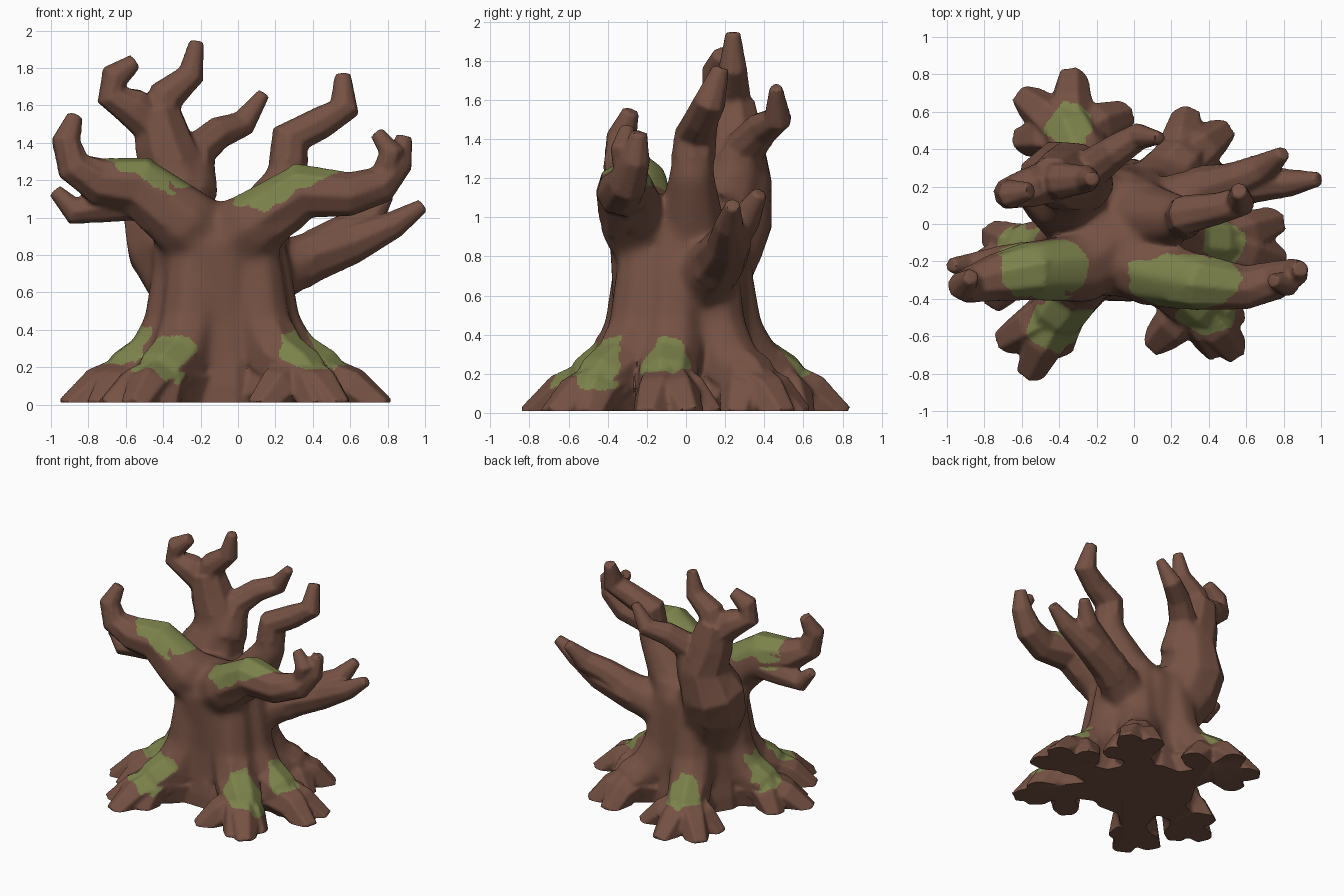
import bpy, bmesh, math
from mathutils import Vector, noise

cube = bpy.data.objects.get("Cube")
if cube:
    bpy.data.objects.remove(cube, do_unlink=True)


def material(name, colour):
    mat = bpy.data.materials.new(name)
    mat.use_nodes = True
    mat.diffuse_color = (*colour, 1)
    bsdf = next(n for n in mat.node_tree.nodes if n.type == 'BSDF_PRINCIPLED')
    bsdf.inputs["Base Color"].default_value = (*colour, 1)
    return mat


bark = material("bark_brown", (.18, .083, .057))
moss = material("moss_green", (.2, .22, .07))

bm = bmesh.new()


def limb(*points, sides=8):
    """Closed faceted tube through points given as (x, y, z, radius)."""
    centres = [Vector(p[:3]) for p in points]
    side = Vector((.3, 1, .2))
    rings = []
    for i, (centre, point) in enumerate(zip(centres, points)):
        ahead = centres[min(i + 1, len(points) - 1)]
        behind = centres[max(i - 1, 0)]
        along = (ahead - behind).normalized()
        side = (side - along * side.dot(along)).normalized()
        other = along.cross(side)
        ring = []
        for k in range(sides):
            turn = math.tau * k / sides
            offset = side * math.cos(turn) + other * math.sin(turn)
            ring.append(bm.verts.new(centre + offset * point[3]))
        rings.append(ring)
    for low, high in zip(rings, rings[1:]):
        for k in range(sides):
            n = (k + 1) % sides
            bm.faces.new((low[k], low[n], high[n], high[k]))
    bm.faces.new(rings[0][::-1])
    bm.faces.new(rings[-1])


def root(knee_x, knee_y, *toes):
    """Buttress running down the trunk to a knee, then splitting into toes."""
    heart = Vector((-.1, -.04, 0))
    knee = Vector((knee_x, knee_y, 0))

    def at(start, end, share, height, radius):
        spot = start.lerp(end, share)
        return (spot.x, spot.y, height, radius)

    limb(at(heart, knee, .4, .95, .13), at(heart, knee, .46, .65, .16),
         at(heart, knee, .52, .42, .17), at(heart, knee, .72, .24, .17),
         at(heart, knee, 1, .15, .16), at(heart, knee, 1.25, .04, .12))
    for toe in toes:
        tip = Vector((*toe, 0))
        limb(at(heart, knee, .4, .08, .2), at(heart, knee, .75, .1, .17),
             at(knee, tip, .1, .12, .15), at(knee, tip, .55, .08, .12),
             at(knee, tip, 1.04, -.04, .085), sides=6)


# Trunk
limb((-.1, -.03, -.1, .4), (-.1, -.03, .1, .39), (-.1, -.03, .25, .365),
     (-.1, -.03, .45, .35), (-.11, -.04, .7, .35), (-.12, -.05, .86, .35),
     (-.12, -.03, .98, .24), sides=12)

# Right front branch and its lower twig
limb((-.14, -.1, .84, .24), (-.3, -.24, .98, .2), (-.54, -.25, 1.17, .165),
     (-.75, -.29, 1.19, .13), (-.88, -.33, 1.27, .1), (-.92, -.33, 1.41, .08),
     (-.87, -.28, 1.54, .045))
limb((-.5, -.2, 1.1, .12), (-.72, -.21, 1.06, .095), (-.88, -.23, 1.03, .075),
     (-.98, -.22, 1.14, .04))

# Left front branch and its forked tip
limb((-.1, -.12, .82, .24), (.09, -.26, .96, .19), (.35, -.31, 1.14, .155),
     (.6, -.34, 1.12, .12), (.76, -.3, 1.17, .105), (.86, -.26, 1.29, .08),
     (.89, -.24, 1.43, .045))
limb((.78, -.29, 1.2, .08), (.82, -.32, 1.35, .07), (.74, -.3, 1.45, .04))

# Left low branch and its twig
limb((.02, .02, .6, .18), (.24, .12, .72, .16), (.4, .18, .79, .14),
     (.61, .22, .86, .115), (.84, .22, .96, .075), (.99, .24, 1.06, .04))
limb((.42, .19, .82, .12), (.56, .24, .91, .1), (.7, .3, .98, .085),
     (.8, .38, 1.12, .04))

# Left rear branch
limb((-.03, .03, .75, .24), (.14, .03, 1, .17), (.27, .03, 1.22, .12),
     (.28, .05, 1.42, .11), (.44, .08, 1.5, .09), (.57, .12, 1.58, .085),
     (.56, .18, 1.76, .045))

# Tall rear bough with three crooked twigs
limb((-.25, .08, .6, .22), (-.36, .15, .84, .25), (-.38, .21, 1, .25),
     (-.33, .25, 1.2, .2), (-.4, .24, 1.4, .165), (-.44, .23, 1.58, .13))
limb((-.44, .23, 1.48, .12), (-.57, .19, 1.59, .11), (-.68, .16, 1.65, .085),
     (-.66, .16, 1.75, .08), (-.55, .18, 1.83, .045))
limb((-.43, .23, 1.5, .12), (-.38, .23, 1.65, .1), (-.25, .24, 1.76, .075),
     (-.22, .24, 1.94, .04))
limb((-.27, .22, 1.12, .18), (-.22, .3, 1.35, .11), (-.1, .39, 1.45, .09),
     (.03, .47, 1.5, .075), (.14, .46, 1.66, .035))

# Roots
root(-.34, .48, (-.33, .78), (-.58, .67), (-.06, .58), (-.59, .45))
root(.24, .32, (.28, .57), (.47, .49), (.43, .26))
root(.43, -.1, (.75, .01), (.76, -.19), (.53, .12))
root(.33, -.42, (.53, -.67), (.43, -.66), (.12, -.63), (.53, -.5))
root(-.4, -.46, (-.55, -.78), (-.68, -.62), (-.4, -.65))
root(-.57, -.15, (-.89, -.28), (-.75, -.06), (-.74, -.4))

bmesh.ops.recalc_face_normals(bm, faces=bm.faces)
mesh = bpy.data.meshes.new("gnarled_tree")
bm.to_mesh(mesh)
bm.free()
tree = bpy.data.objects.new("gnarled_tree", mesh)
bpy.context.collection.objects.link(tree)

# Fuse all limbs into one skin
remesh = tree.modifiers.new("fuse", 'REMESH')
remesh.mode = 'VOXEL'
remesh.voxel_size = .0125
graph = bpy.context.evaluated_depsgraph_get()
fused = bpy.data.meshes.new_from_object(tree.evaluated_get(graph))
tree.modifiers.clear()
tree.data = fused
fused.name = "gnarled_tree"
fused.materials.clear()
fused.materials.append(bark)
fused.materials.append(moss)

# Melt the joints near the trunk, keep the tips crisp
bm = bmesh.new()
bm.from_mesh(fused)
core = [v for v in bm.verts
        if .2 < v.co.z < 1.3 and math.hypot(v.co.x + .1, v.co.y) < .5]
for verts, passes in ((core, 36), (list(bm.verts), 2)):
    for _ in range(passes):
        bmesh.ops.smooth_vert(bm, verts=verts, factor=.5, use_axis_x=True,
                              use_axis_y=True, use_axis_z=True)

# Flat underside
bmesh.ops.bisect_plane(bm, geom=bm.verts[:] + bm.edges[:] + bm.faces[:],
                       plane_co=(0, 0, .005), plane_no=(0, 0, 1), clear_inner=True)
rim = [e for e in bm.edges if e.is_boundary]
bmesh.ops.holes_fill(bm, edges=rim, sides=0)
bmesh.ops.translate(bm, verts=bm.verts, vec=(0, 0, .005))
bm.normal_update()

# Moss patches: centre and half widths, on upward faces only
patches = [((-.49, -.23, 1.25), (.24, .18)), ((.26, -.31, 1.17), (.31, .15)),
           ((-.39, -.54, .25), (.18, .15)), ((.38, -.46, .25), (.16, .13)),
           ((.48, -.1, .25), (.11, .12)), ((-.59, -.15, .29), (.15, .14)),
           ((-.35, .53, .25), (.12, .12))]
for face in bm.faces:
    spot = face.calc_center_median()
    ragged = 1 + .25 * noise.noise(spot * 12)
    for centre, (wide, deep) in patches:
        gap = spot - Vector(centre)
        reach = math.hypot(gap.x / wide, gap.y / deep)
        if reach < ragged and abs(gap.z) < .13 * ragged and face.normal.z > .22:
            face.material_index = 1
bm.to_mesh(fused)
bm.free()

bpy.context.view_layer.objects.active = tree
tree.select_set(True)
bpy.ops.object.shade_smooth_by_angle(angle=math.radians(35))
